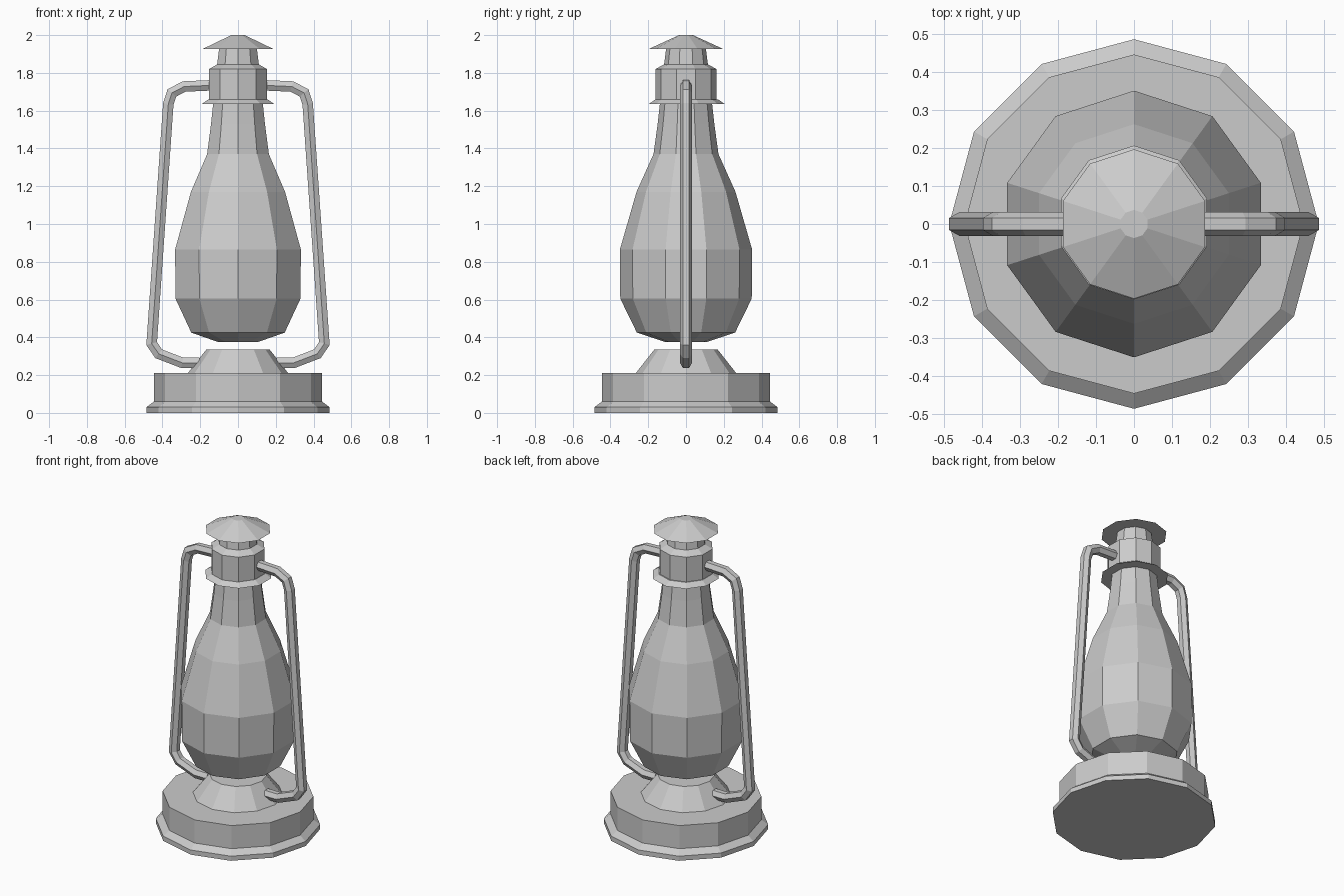
import bpy, bmesh
from math import sin, cos, pi, radians
from mathutils import Vector

if "Cube" in bpy.data.objects:
    bpy.data.objects.remove(bpy.data.objects["Cube"])


def finish(name, bm):
    bmesh.ops.recalc_face_normals(bm, faces=bm.faces)
    me = bpy.data.meshes.new(name)
    bm.to_mesh(me)
    bm.free()
    ob = bpy.data.objects.new(name, me)
    bpy.context.collection.objects.link(ob)
    return ob


def skin(bm, rings):
    # bridge successive rings and cap both ends
    n = len(rings[0])
    for a, b in zip(rings, rings[1:]):
        for i in range(n):
            j = (i + 1) % n
            bm.faces.new((a[i], a[j], b[j], b[i]))
    bm.faces.new(rings[0])
    bm.faces.new(rings[-1])


def lathe(name, profile, sides):
    # one vertex always points along y
    bm = bmesh.new()
    rings = [[bm.verts.new((r * cos(pi / 2 + 2 * pi * i / sides),
                            r * sin(pi / 2 + 2 * pi * i / sides), z))
              for i in range(sides)] for r, z in profile]
    skin(bm, rings)
    return finish(name, bm)


def tube(name, path, radius, mirror):
    # hexagonal tube swept along a mitred path in the xz plane
    bm = bmesh.new()
    pts = [Vector((x * mirror, 0, z)) for x, z in path]
    yaxis = Vector((0, 1, 0))
    rings = []
    for i, p in enumerate(pts):
        d1 = (p - pts[i - 1]).normalized() if i else (pts[1] - p).normalized()
        d2 = (pts[i + 1] - p).normalized() if i < len(pts) - 1 else d1
        n = (d1 + d2).normalized().cross(yaxis)
        miter = 1 / n.dot(d1.cross(yaxis))
        angles = [radians(30 + 60 * k) for k in range(6)]
        rings.append([bm.verts.new(p + n * (radius * miter * cos(a)) + yaxis * (radius * sin(a)))
                      for a in angles])
    skin(bm, rings)
    return finish(name, bm)


# base with flared foot
lathe("base", [(0.485, 0), (0.485, 0.03), (0.445, 0.06), (0.445, 0.21)], 12)
# burner cone
lathe("burner_cone", [(0.27, 0.205), (0.168, 0.335)], 12)
# glass chimney
lathe("glass", [(0.11, 0.375), (0.26, 0.425), (0.348, 0.605), (0.35, 0.865), (0.262, 1.17),
                (0.172, 1.37), (0.15, 1.53), (0.138, 1.64)], 10)
# collar flange, collar and chimney neck
flange = lathe("collar_flange", [(0.202, 1.635), (0.165, 1.66)], 10)
flange.location.y = 0.004
lathe("collar", [(0.162, 1.65), (0.162, 1.82), (0.116, 1.845), (0.105, 1.93)], 10)
# cap
lathe("cap", [(0.196, 1.927), (0.037, 2.0)], 10)

# side handles
path = [(0.12, 1.735), (0.285, 1.728), (0.35, 1.694), (0.369, 1.635),
        (0.457, 0.367), (0.42, 0.313), (0.295, 0.265), (0.205, 0.265)]
for side, m in (("right", 1), ("left", -1)):
    tube("handle_" + side, path, 0.032, m)
